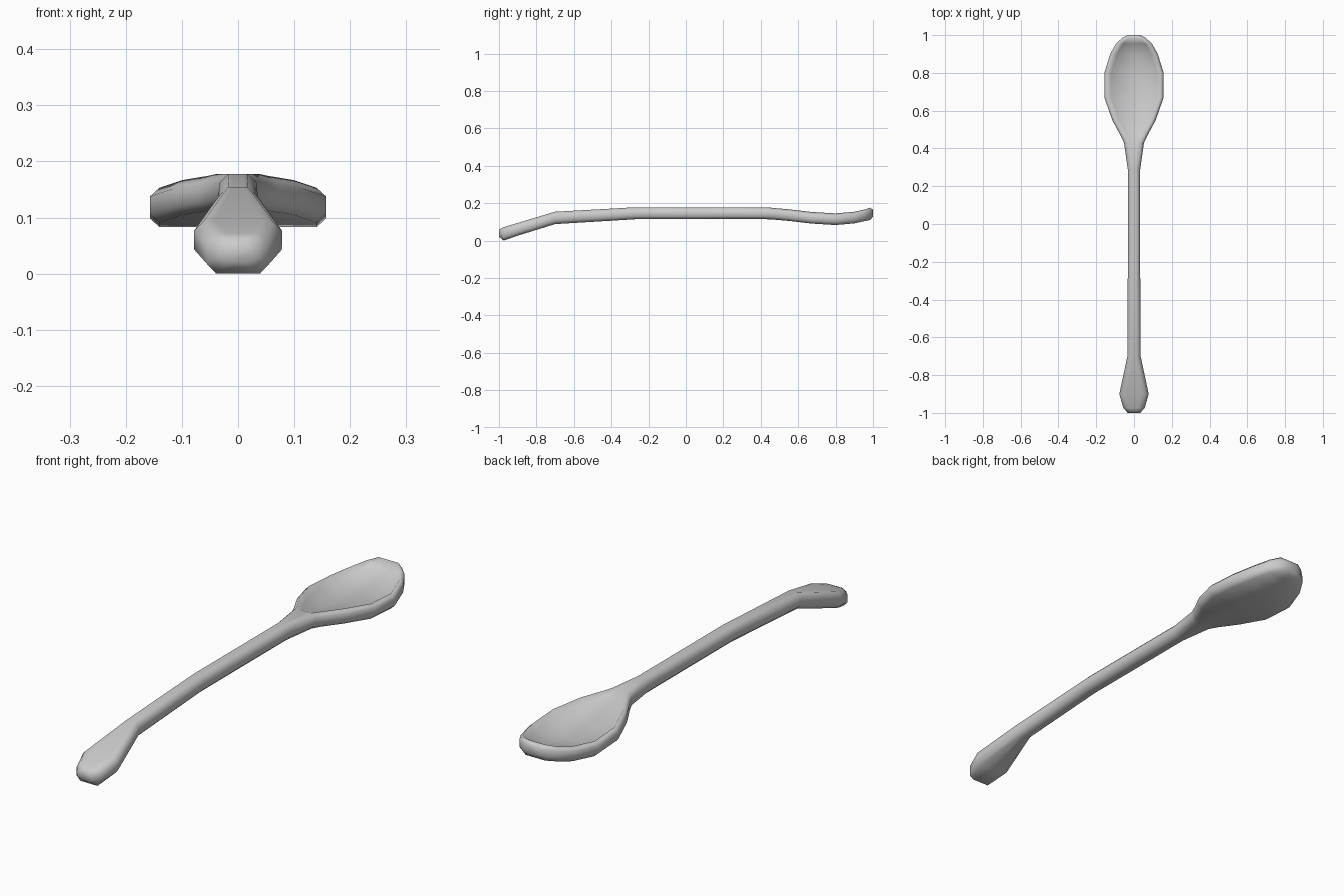
import bpy, bmesh

if "Cube" in bpy.data.objects:
    bpy.data.objects.remove(bpy.data.objects["Cube"])

# Stations along the spoon: y, centre z, half width, half height, dish depth
STATIONS = [
    (-1.00, 0.040, 0.033, 0.019, 0),
    (-0.975, 0.036, 0.056, 0.036, 0),
    (-0.90, 0.060, 0.078, 0.034, 0),
    (-0.70, 0.121, 0.035, 0.033, 0),
    (-0.27, 0.146, 0.033, 0.032, 0),
    (0.29, 0.146, 0.033, 0.032, 0),
    (0.43, 0.146, 0.053, 0.032, 0),
    (0.47, 0.143, 0.072, 0.031, 0.012),
    (0.55, 0.136, 0.115, 0.031, 0.022),
    (0.67, 0.122, 0.157, 0.031, 0.025),
    (0.80, 0.114, 0.157, 0.031, 0.025),
    (0.90, 0.123, 0.126, 0.031, 0.022),
    (0.955, 0.135, 0.095, 0.031, 0.014),
    (0.985, 0.143, 0.062, 0.033, 0),
    (1.00, 0.146, 0.032, 0.018, 0),
]


def section(zc, w, h, dish):
    """Chamfered section with an optional hollow in its top."""
    c, e = min(0.017, w * 0.5), h * 0.5
    lip = max(w - 0.036, w * 0.3)
    right = [(w - c, -h), (w, -e), (w, e), (w - c, h), (lip, h - dish)]
    pts = [(0, -h)] + right + [(0, h - dish)]
    pts += [(-x, z) for x, z in reversed(right)]
    return [(x, zc + z) for x, z in pts]


# Spoon: one continuous loft with closed ends
bm = bmesh.new()
rings = []
for y, zc, w, h, dish in STATIONS:
    rings.append([bm.verts.new((x, y, z)) for x, z in section(zc, w, h, dish)])
n = len(rings[0])
for a, b in zip(rings, rings[1:]):
    for i in range(n):
        j = (i + 1) % n
        bm.faces.new((a[i], a[j], b[j], b[i]))
bm.faces.new(rings[0])
bm.faces.new(rings[-1])
bmesh.ops.recalc_face_normals(bm, faces=bm.faces[:])
mesh = bpy.data.meshes.new("spoon")
bm.to_mesh(mesh)
bm.free()
spoon = bpy.data.objects.new("spoon", mesh)
bpy.context.collection.objects.link(spoon)

# Smooth shading
bpy.context.view_layer.objects.active = spoon
spoon.select_set(True)
bpy.ops.object.shade_smooth()
